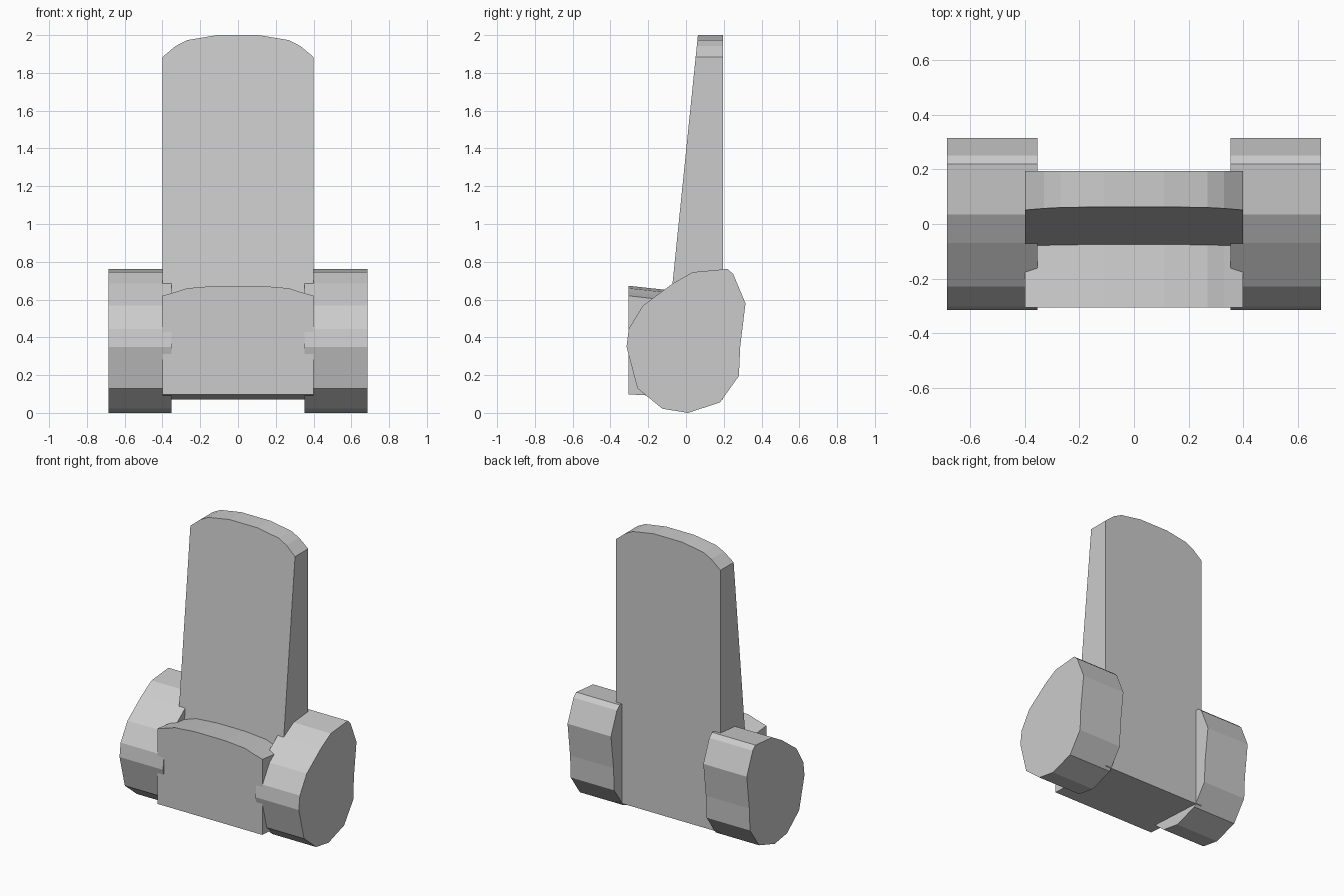
import bpy
import bmesh

cube = bpy.data.objects.get("Cube")
if cube:
    bpy.data.objects.remove(cube)

grey = bpy.data.materials.new("light grey")
grey.use_nodes = True
colour = (0.6, 0.6, 0.6, 1)
grey.diffuse_color = colour
grey.node_tree.nodes["Principled BSDF"].inputs["Base Color"].default_value = colour


def loft(name, sections):
    """Join matching cross-sections into one closed solid."""
    bm = bmesh.new()
    rings = [[bm.verts.new(p) for p in s] for s in sections]
    for a, b in zip(rings, rings[1:]):
        for i in range(len(a)):
            j = (i + 1) % len(a)
            bm.faces.new((a[i], a[j], b[j], b[i]))
    bm.faces.new(rings[0])
    bm.faces.new(rings[-1])
    bmesh.ops.recalc_face_normals(bm, faces=bm.faces)
    mesh = bpy.data.meshes.new(name)
    bm.to_mesh(mesh)
    bm.free()
    mesh.materials.append(grey)
    obj = bpy.data.objects.new(name, mesh)
    bpy.context.collection.objects.link(obj)


# Seat and backrest: one L-shaped side profile, arched across its width
def seat_section(x, seat_drop, back_drop):
    def front_y(z):
        return -0.075 + 0.138 * (z - 0.65) / 1.35
    crease, top = 0.65 - seat_drop, 2.0 - back_drop
    side = [(-0.305, 0.098), (-0.305, 0.675 - seat_drop), (front_y(crease), crease),
            (front_y(top), top), (0.195, top), (0.195, 0.072)]
    return [(x, y, z) for y, z in side]


arch = [(0.4, 0.055, 0.116), (0.33, 0.035, 0.058), (0.27, 0.015, 0.027), (0.11, 0.002, 0)]
stations = [(-x, s, b) for x, s, b in arch] + arch[::-1]
loft("seat_and_backrest", [seat_section(*s) for s in stations])

# Armrests: faceted rounded slabs on both sides
arm_profile = [(0.01, 0), (0.18, 0.055), (0.28, 0.195), (0.287, 0.35), (0.315, 0.58),
               (0.25, 0.735), (0.22, 0.762), (0.035, 0.745), (-0.07, 0.685),
               (-0.228, 0.568), (-0.303, 0.445), (-0.315, 0.35), (-0.257, 0.13),
               (-0.125, 0.022)]
for name, sign in (("left_armrest", 1), ("right_armrest", -1)):
    loft(name, [[(sign * x, y, z) for y, z in arm_profile] for x in (0.353, 0.685)])
